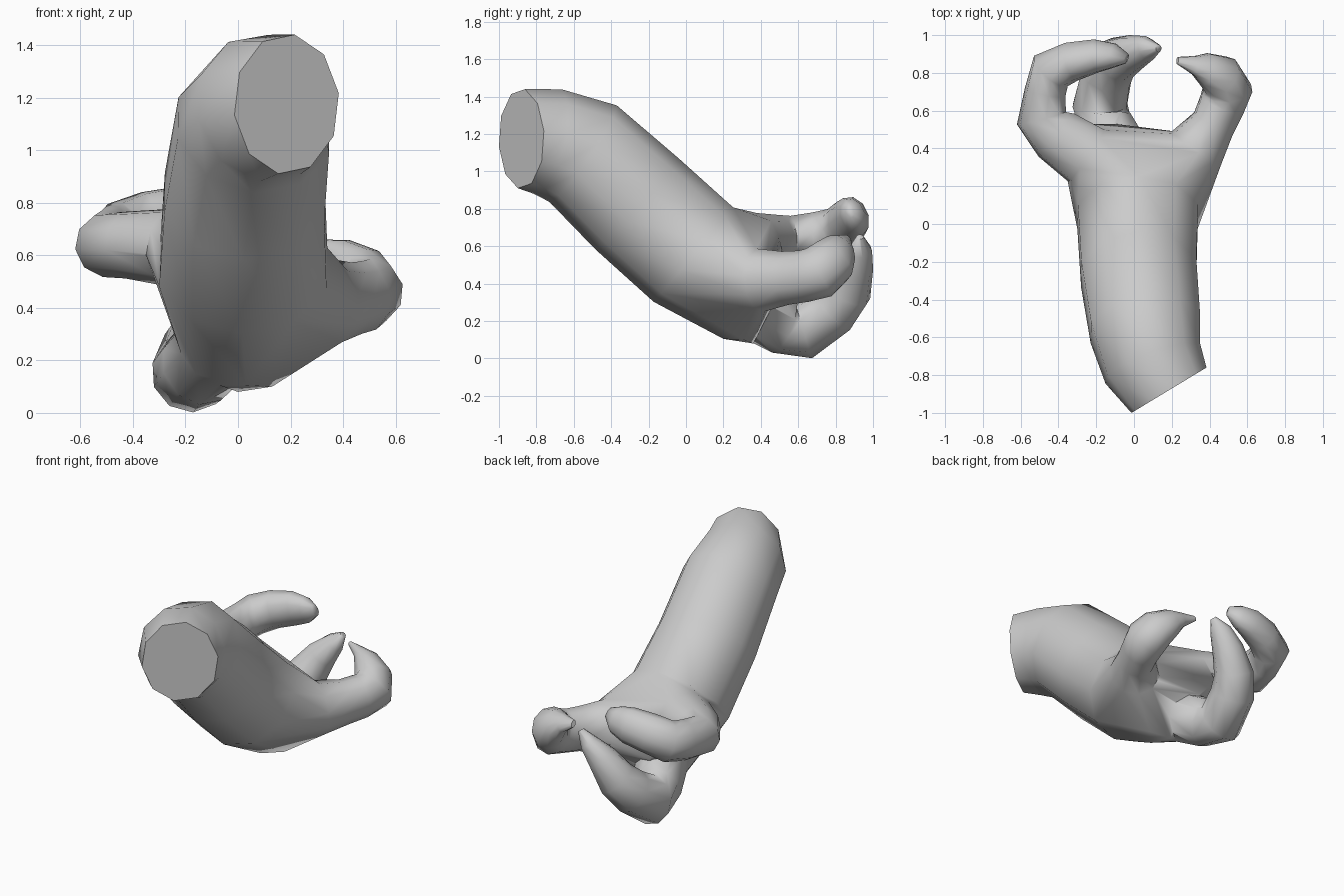
import bpy, bmesh, math
from mathutils import Vector

if "Cube" in bpy.data.objects:
    bpy.data.objects.remove(bpy.data.objects["Cube"])


def ring_points(c, n, up, w, h, sides):
    side = n.cross(up).normalized()
    return [c + side * (w * math.cos(a)) + up * (h * math.sin(a))
            for a in (2 * math.pi * (i + 0.25) / sides for i in range(sides))]


def finish(name, bm):
    bmesh.ops.recalc_face_normals(bm, faces=bm.faces)
    me = bpy.data.meshes.new(name)
    bm.to_mesh(me)
    bm.free()
    ob = bpy.data.objects.new(name, me)
    bpy.context.collection.objects.link(ob)
    return ob


def loft(name, rings, sides, start_normal=None):
    """Closed tube through rings (x, y, z, half width, half height)."""
    cs = [Vector(r[:3]) for r in rings]
    up = Vector((0, 0, 1))
    bm = bmesh.new()
    loops, all_pts = [], []
    for i, r in enumerate(rings):
        a, b = cs[max(i - 1, 0)], cs[min(i + 1, len(cs) - 1)]
        n = (b - a).normalized()
        if i == 0 and start_normal:
            n = Vector(start_normal).normalized()
        up = (up - n * up.dot(n)).normalized()
        pts = ring_points(cs[i], n, up, r[3], r[4], sides)
        all_pts.append(pts)
        loops.append([bm.verts.new(p) for p in pts])
    for l0, l1 in zip(loops, loops[1:]):
        for k in range(sides):
            j = (k + 1) % sides
            bm.faces.new((l0[k], l0[j], l1[j], l1[k]))
    bm.faces.new(loops[0][::-1])
    bm.faces.new(loops[-1])
    return finish(name, bm), all_pts


# Forearm with a slanted flat cut end; last ring is buried in the palm
arm, arm_rings = loft("forearm_and_hand", [
    (0.185, -0.88, 1.175, 0.235, 0.268),
    (0.10, -0.74, 1.16, 0.275, 0.29),
    (0.06, -0.55, 1.095, 0.305, 0.315),
    (0.025, -0.26, 0.825, 0.32, 0.33),
    (0.02, 0.04, 0.555, 0.335, 0.33),
    (0.02, 0.16, 0.47, 0.22, 0.22)], 10, (-0.52, 0.86, 0))

# Three curled fingers
fingers = {
    "upper_finger": [
        (-0.25, 0.36, 0.63, 0.17, 0.15), (-0.41, 0.47, 0.64, 0.15, 0.13),
        (-0.49, 0.56, 0.64, 0.135, 0.125), (-0.47, 0.70, 0.655, 0.11, 0.13),
        (-0.44, 0.81, 0.68, 0.12, 0.13), (-0.33, 0.86, 0.725, 0.105, 0.125),
        (-0.20, 0.89, 0.755, 0.088, 0.115),
        (-0.11, 0.89, 0.77, 0.065, 0.09), (-0.04, 0.875, 0.79, 0.025, 0.04)],
    "lower_finger": [
        (-0.08, 0.38, 0.25, 0.16, 0.16), (-0.15, 0.52, 0.18, 0.15, 0.16),
        (-0.18, 0.63, 0.15, 0.15, 0.155), (-0.145, 0.79, 0.26, 0.14, 0.14),
        (-0.09, 0.87, 0.36, 0.125, 0.125), (-0.01, 0.905, 0.49, 0.10, 0.095),
        (0.07, 0.93, 0.58, 0.07, 0.06), (0.13, 0.93, 0.65, 0.02, 0.02)],
    "right_finger": [
        (0.33, 0.40, 0.42, 0.16, 0.17), (0.42, 0.53, 0.43, 0.12, 0.145),
        (0.465, 0.63, 0.44, 0.125, 0.14), (0.495, 0.71, 0.46, 0.135, 0.145),
        (0.46, 0.78, 0.52, 0.115, 0.135),
        (0.38, 0.82, 0.58, 0.08, 0.10), (0.32, 0.84, 0.61, 0.045, 0.06),
        (0.23, 0.865, 0.64, 0.015, 0.025)],
}
parts, hull_pts = [], list(arm_rings[4])
for name, rings in fingers.items():
    ob, pts = loft(name, rings, 10)
    parts.append(ob)
    hull_pts += pts[0]

# Palm: hull around wrist and finger roots, plus heel, knuckle and web points
hull_pts += [Vector(p) for p in (
    (0.0, 0.0, 0.215), (0.03, 0.2, 0.105), (0.13, 0.31, 0.10), (0.0, 0.36, 0.08),
    (0.39, 0.17, 0.46), (0.46, 0.37, 0.42), (-0.35, 0.22, 0.6),
    (0.22, 0.49, 0.36), (-0.1, 0.53, 0.36), (-0.22, 0.53, 0.5))]
bm = bmesh.new()
for p in hull_pts:
    bm.verts.new(p)
bmesh.ops.convex_hull(bm, input=bm.verts)
bmesh.ops.delete(bm, geom=[v for v in bm.verts if not v.link_faces], context='VERTS')
parts.insert(0, finish("palm", bm))

# Fuse everything into one skin
bpy.context.view_layer.objects.active = arm
arm.select_set(True)
for p in parts:
    m = arm.modifiers.new("join_" + p.name, 'BOOLEAN')
    m.operation = 'UNION'
    m.solver = 'EXACT'
    m.object = p
    bpy.ops.object.modifier_apply(modifier=m.name)
for p in parts:
    bpy.data.objects.remove(p, do_unlink=True)
bpy.ops.object.shade_smooth_by_angle(angle=math.radians(65))
